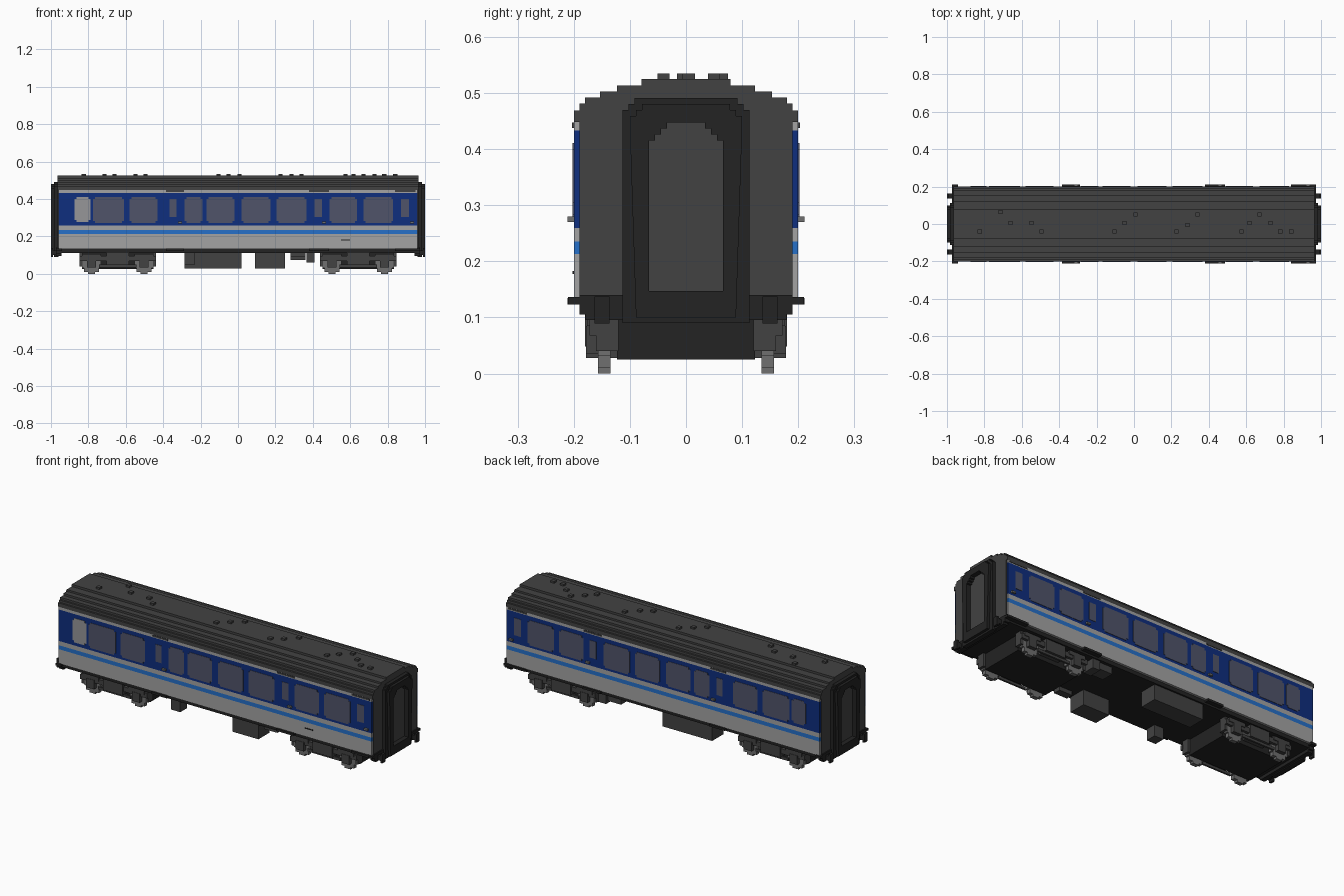
import bpy
import math

cube = bpy.data.objects.get("Cube")
if cube:
    bpy.data.objects.remove(cube, do_unlink=True)

V = 0.0106  # stair step size of the blocky style


def material(name, r, g, b):
    lin = [((c / 255 + 0.055) / 1.055) ** 2.4 for c in (r, g, b)] + [1]
    m = bpy.data.materials.new(name)
    m.use_nodes = True
    m.diffuse_color = lin
    bsdf = m.node_tree.nodes["Principled BSDF"]
    bsdf.inputs["Base Color"].default_value = lin
    bsdf.inputs["Roughness"].default_value = 0.8
    return m


BLACK = material("black", 35, 35, 35)
CHARCOAL = material("charcoal grey", 66, 66, 66)
SILVER = material("light grey", 163, 163, 163)
NAVY = material("navy blue", 14, 46, 126)
SKY = material("bright blue", 38, 112, 200)
GLASS = material("window glass", 80, 84, 106)
FROST = material("frosted glass", 150, 150, 152)
STEEL = material("steel grey", 112, 112, 112)


def prism(name, pts, axis, a, b, mat):
    """Extrude a 2D outline (horizontal, z) along x or y from a to b."""
    place = (lambda p, d: (d, p[0], p[1])) if axis == "x" else (lambda p, d: (p[0], d, p[1]))
    n = len(pts)
    verts = [place(p, a) for p in pts] + [place(p, b) for p in pts]
    faces = [tuple(range(n)), tuple(range(2 * n - 1, n - 1, -1))]
    faces += [(i, i + n, (i + 1) % n + n, (i + 1) % n) for i in range(n)]
    # keep normals pointing outwards whatever the winding
    area = sum(pts[i][0] * pts[(i + 1) % n][1] - pts[(i + 1) % n][0] * pts[i][1] for i in range(n))
    outward = (area > 0) == ((b > a) == (axis == "y"))
    if not outward:
        faces = [f[::-1] for f in faces]
    me = bpy.data.meshes.new(name)
    me.from_pydata(verts, [], faces)
    me.materials.append(mat)
    ob = bpy.data.objects.new(name, me)
    bpy.context.collection.objects.link(ob)
    return ob


def box(name, x0, x1, y0, y1, z0, z1, mat):
    return prism(name, [(x0, z0), (x1, z0), (x1, z1), (x0, z1)], "y", min(y0, y1), max(y0, y1), mat)


def stairs(r):
    """Insets of successive rows that round a corner of radius r in steps."""
    rows = []
    for k in range(int(r / V)):
        h = r - (k + 0.5) * V
        rows.append(round((r - math.sqrt(r * r - h * h)) / V) * V)
    return rows


def half(w, z0, z1, rt, rb):
    """Right half of a stepped rounded rectangle, from top to bottom."""
    pts = []
    for k, i in enumerate(stairs(rt)):
        pts += [(w - i, z1 - k * V), (w - i, z1 - (k + 1) * V)]
    pts = pts or [(w, z1)]
    low = []
    for k, i in enumerate(stairs(rb)):
        low += [(w - i, z0 + k * V), (w - i, z0 + (k + 1) * V)]
    pts += (low or [(w, z0)])[::-1]
    out = []
    for p in pts:
        if not out or math.dist(p, out[-1]) > 1e-5:
            out.append(p)
    return out


def rounded(c, w, z0, z1, rt, rb):
    h = half(w, z0, z1, rt, rb)
    return [(c + x, z) for x, z in h] + [(c - x, z) for x, z in reversed(h)]


# Body colour bands, stacked
for name, z0, z1, mat in [
        ("lower_panel", 0.133, 0.213, SILVER), ("stripe", 0.213, 0.235, SKY),
        ("waist_panel", 0.235, 0.259, SILVER), ("window_band", 0.259, 0.433, NAVY),
        ("cornice", 0.433, 0.448, SILVER)]:
    box(name, -0.96, 0.96, -0.2, 0.2, z0, z1, mat)

# Stepped roof
steps = [(0.2, 0.469), (0.19, 0.481), (0.18, 0.492), (0.153, 0.503), (0.123, 0.513), (0.079, 0.525)]
side = [(0.2, 0.448)]
for i, (y, z) in enumerate(steps):
    side += [(y, z)] + ([(steps[i + 1][0], z)] if i + 1 < len(steps) else [])
prism("roof", side + [(-y, z) for y, z in reversed(side)], "x", -0.965, 0.965, CHARCOAL)

# Roof vents
for x, y in [(-.825, -.04), (-.713, .064), (-.66, .005), (-.547, .005), (-.494, -.04), (-.104, -.04),
             (-.05, .005), (.008, .05), (.227, -.04), (.286, -.005), (.34, .05), (.574, -.04),
             (.617, .005), (.67, .05), (.729, .005), (.782, -.04), (.841, -.04)]:
    box("roof_vent", x - .011, x + .011, y - .011, y + .011, 0.515, 0.535, CHARCOAL)

# Windows, doors and steps on both sides
wide = [(-.776, -.61), (-.58, -.43), (-.285, -.19), (-.168, -.019), (.02, .173),
        (.205, .365), (.488, .637), (.67, .83)]
narrow = [(-.365, -.328), (.41, .45), (.872, .914)]
for s in (-1, 1):
    a, b = sorted((s * 0.197, s * 0.202))
    for x0, x1 in wide:
        prism("window", rounded((x0 + x1) / 2, (x1 - x0) / 2, 0.272, 0.411, 0.034, 0.034), "y", a, b, GLASS)
    for x0, x1 in narrow:
        prism("door_window", rounded((x0 + x1) / 2, (x1 - x0) / 2, 0.304, 0.4, 0.015, 0.015), "y", a, b, GLASS)
    prism("washroom_window", rounded(-.832, .043, 0.277, 0.411, 0.034, 0.034), "y", a, b,
          FROST if s < 0 else GLASS)
    for x0, x1, hx in [(-.385, -.29, -.31), (.38, .486, .46), (.84, .95, .93)]:
        box("door_step", x0, x1, s * 0.18, s * 0.211, 0.123, 0.135, BLACK)
        box("door_handle", hx - .011, hx + .011, s * 0.195, s * 0.211, 0.27, 0.28, STEEL)
        box("door_drip_strip", x0, x1, s * 0.197, s * 0.203, 0.438, 0.447, CHARCOAL)
box("side_latch", .55, .6, -0.202, -0.197, 0.177, 0.183, BLACK)

# Carriage ends
end_side = [(0.19, 0.14), (0.19, 0.46)]
outer = half(0.113, 0.09, 0.491, 0.045, 0)
inner = half(0.066, 0.147, 0.447, 0.062, 0.015)
ring = [(0, 0.491)] + outer + [(0, 0.09), (0, 0.147)] + inner[::-1] + [(0, 0.447)]
rim_out = half(0.1, 0.1, 0.48, 0.045, 0.02)
rim = [(0, 0.48)] + rim_out + [(0, 0.1), (0, 0.147)] + inner[::-1] + [(0, 0.447)]
for s in (-1, 1):
    def span(u, v):
        return sorted((s * u, s * v))
    prism("end_wall", end_side + [(-y, z) for y, z in reversed(end_side)], "x", *span(0.955, 0.965), CHARCOAL)
    prism("gangway_door", rounded(0, 0.07, 0.14, 0.452, 0.062, 0), "x", *span(0.96, 0.974), CHARCOAL)
    for m in (-1, 1):
        prism("gangway_frame", [(m * y, z) for y, z in ring], "x", *span(0.96, 0.985), BLACK)
        prism("gangway_rim", [(m * y, z) for y, z in rim], "x", *span(0.985, 1.0), BLACK)
        # Buffers
        prism("buffer_shank", rounded(m * 0.15, 0.013, 0.1, 0.126, 0, 0), "x", *span(0.95, 0.99), BLACK)
        prism("buffer_head", rounded(m * 0.15, 0.024, 0.089, 0.137, 0.02, 0.02), "x", *span(0.988, 1.0), BLACK)
    prism("headstock", rounded(0, 0.19, 0.095, 0.14, 0, 0.022), "x", *span(0.945, 0.972), BLACK)
    for m in (-1, 1):
        box("end_step", *span(0.94, 0.972), m * 0.18, m * 0.21, 0.123, 0.136, BLACK)

# Underframe and equipment boxes
box("underframe", -0.955, 0.955, -0.187, 0.187, 0.112, 0.133, BLACK)
for name, x0, x1, y0, y1, z0 in [
        ("battery_box", -.285, .02, .08, .178, .028), ("equipment_box", .09, .25, -.178, -.08, .028),
        ("small_box", -.285, -.23, -.178, -.12, .05), ("pipe_box", .28, .36, .1, .17, .075),
        ("valve_box", .365, .41, .11, .18, .06), ("pipe_box", .28, .36, -.17, -.13, .09)]:
    box(name, x0, x1, y0, y1, z0, 0.113, CHARCOAL)

# Bogies
for cx in (-0.643, 0.643):
    box("bogie_block", cx - .19, cx + .19, -0.123, 0.123, 0.025, 0.112, BLACK)
    for s in (-1, 1):
        box("bogie_beam", cx - .205, cx + .205, s * 0.157, s * 0.172, 0.068, 0.095, CHARCOAL)
        box("bogie_bolster", cx - .06, cx + .06, s * 0.12, s * 0.18, 0.048, 0.113, CHARCOAL)
        box("bogie_tie", cx - .1, cx + .1, s * 0.157, s * 0.167, 0.035, 0.05, CHARCOAL)
        for d in (-1, 1):
            wx = cx + d * 0.14
            a, b = sorted((s * 0.135, s * 0.157))
            prism("wheel", rounded(wx, 0.05, 0.0, 0.1, 0.05, 0.05), "y", a, b, STEEL)
            box("axle_box", wx - .024, wx + .024, s * 0.15, s * 0.178, 0.035, 0.085, CHARCOAL)
            box("spring_hanger", wx - .05, wx + .05, s * 0.157, s * 0.176, 0.085, 0.107, CHARCOAL)
            box("brake_shoe", wx + d * .056 - .008, wx + d * .056 + .008, s * 0.12, s * 0.16, 0.04, 0.112, CHARCOAL)
